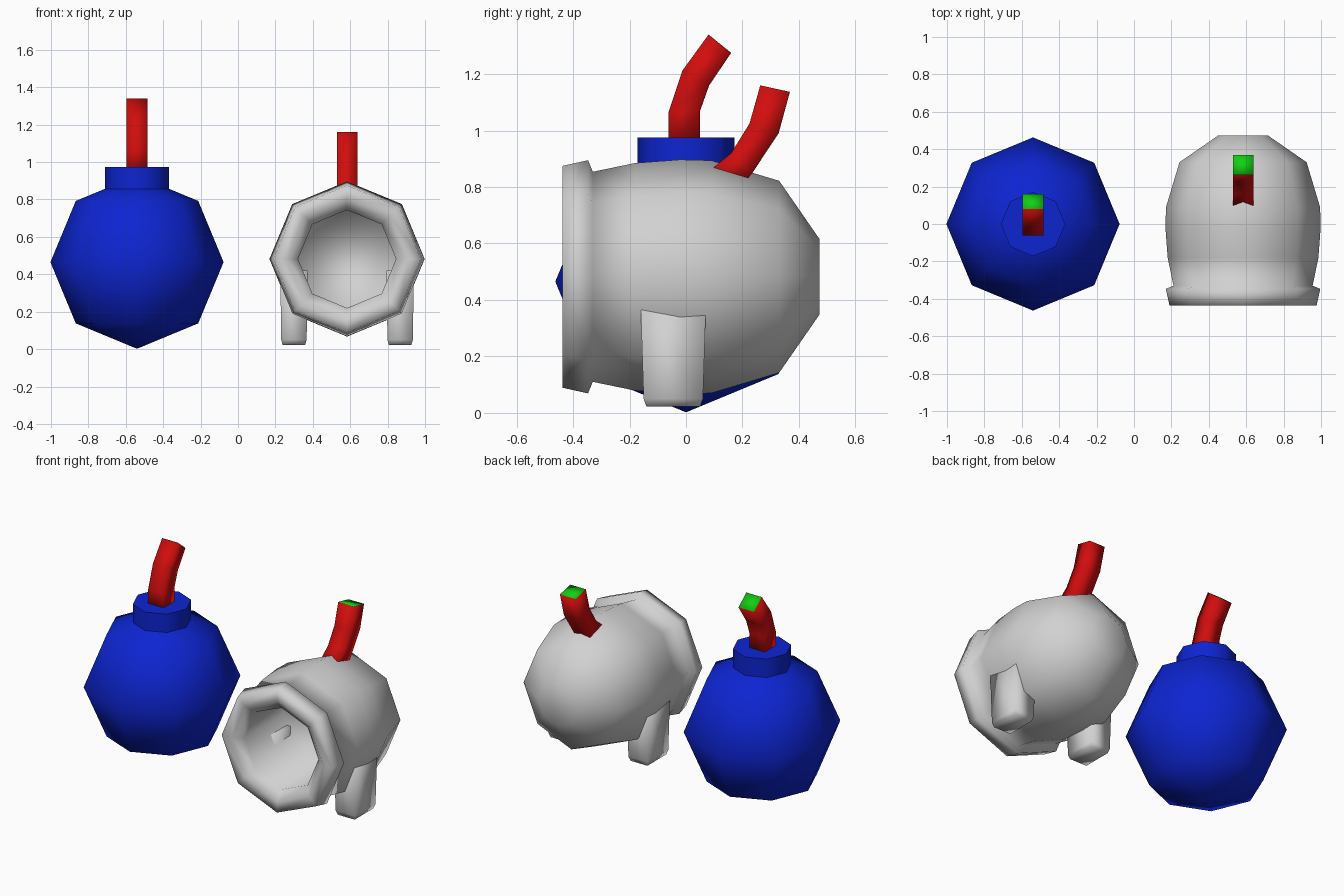
import bpy
import bmesh
import math

cube = bpy.data.objects.get("Cube")
if cube:
    bpy.data.objects.remove(cube, do_unlink=True)


def material(name, rgb):
    mat = bpy.data.materials.new(name)
    mat.use_nodes = True
    color = (*rgb, 1.0)
    mat.diffuse_color = color
    mat.node_tree.nodes["Principled BSDF"].inputs["Base Color"].default_value = color
    return mat


blue = material("deep_blue", (0.004, 0.018, 0.64))
grey = material("light_grey", (0.64, 0.64, 0.64))
red = material("fuse_red", (0.64, 0.004, 0.004))
green = material("fuse_tip_green", (0.006, 0.64, 0.006))


def loft(name, rings, mats):
    """Join equal-length rings of points into a closed smooth body."""
    bm = bmesh.new()
    loops = [[bm.verts.new(p) for p in ring] for ring in rings]
    for a, b in zip(loops, loops[1:]):
        for i in range(len(a)):
            j = (i + 1) % len(a)
            bm.faces.new((a[i], a[j], b[j], b[i]))
    bm.faces.new(loops[0])
    tip = bm.faces.new(loops[-1])
    tip.material_index = len(mats) - 1
    bmesh.ops.recalc_face_normals(bm, faces=bm.faces)
    for face in bm.faces:
        face.smooth = True
    mesh = bpy.data.meshes.new(name)
    bm.to_mesh(mesh)
    bm.free()
    for mat in mats:
        mesh.materials.append(mat)
    obj = bpy.data.objects.new(name, mesh)
    bpy.context.collection.objects.link(obj)
    return obj


def octagon(radius):
    return [(radius * math.cos(k * math.pi / 4), radius * math.sin(k * math.pi / 4))
            for k in range(8)]


def fuse(name, x, front, back):
    """Square bent fuse from its front and back side outlines (y, z)."""
    h = 0.055
    rings = [[(x - h, *f), (x + h, *f), (x + h, *b), (x - h, *b)]
             for f, b in zip(front, back)]
    return loft(name, rings, [red, green])


# Round bomb
BX = -0.54
bpy.ops.mesh.primitive_uv_sphere_add(segments=8, ring_count=4, radius=0.463,
                                     location=(BX, 0, 0.465))
bomb = bpy.context.object
bomb.name = "bomb_body"
bomb.data.materials.append(blue)
bpy.ops.object.shade_smooth()

# Collar on top of the bomb
collar = loft("bomb_collar",
              [[(BX + u, v, z) for u, v in octagon(0.172)] for z in (0.8, 0.975)],
              [blue])
bpy.ops.object.select_all(action="DESELECT")
collar.select_set(True)
bpy.context.view_layer.objects.active = collar
bpy.ops.object.shade_smooth_by_angle(angle=math.radians(60))

fuse("bomb_fuse", BX,
     [(-0.062, 0.94), (-0.062, 1.065), (-0.013, 1.212), (0.08, 1.34)],
     [(0.05, 0.94), (0.05, 1.07), (0.082, 1.16), (0.16, 1.275)])

# Cannon barrel: tail, belly, muzzle ring, then back into the bore
CX, CZ = 0.583, 0.482
profile = [(0.472, 0.135), (0.33, 0.34), (0.09, 0.412), (-0.02, 0.415),
           (-0.18, 0.403), (-0.33, 0.372), (-0.347, 0.413), (-0.437, 0.393),
           (-0.437, 0.325), (-0.39, 0.262), (0.0, 0.262)]
loft("cannon_barrel",
     [[(CX + u, y, CZ + v) for u, v in octagon(r)] for y, r in profile],
     [grey])

fuse("cannon_fuse", CX,
     [(0.05, 0.83), (0.16, 0.92), (0.225, 1.025), (0.263, 1.16)],
     [(0.17, 0.77), (0.235, 0.85), (0.328, 0.99), (0.368, 1.137)])

# Two stubby feet, rounded at the bottom
for side, label in ((-1, "right"), (1, "left")):
    fx, fy = CX + side * 0.284, -0.045
    rings = []
    for z, hx, hy in ((0.42, 0.073, 0.117), (0.05, 0.068, 0.105), (0.022, 0.06, 0.095)):
        rings.append([(fx - hx, fy - hy, z), (fx + hx, fy - hy, z),
                      (fx + hx, fy + hy, z), (fx - hx, fy + hy, z)])
    loft(label + "_foot", rings, [grey])
